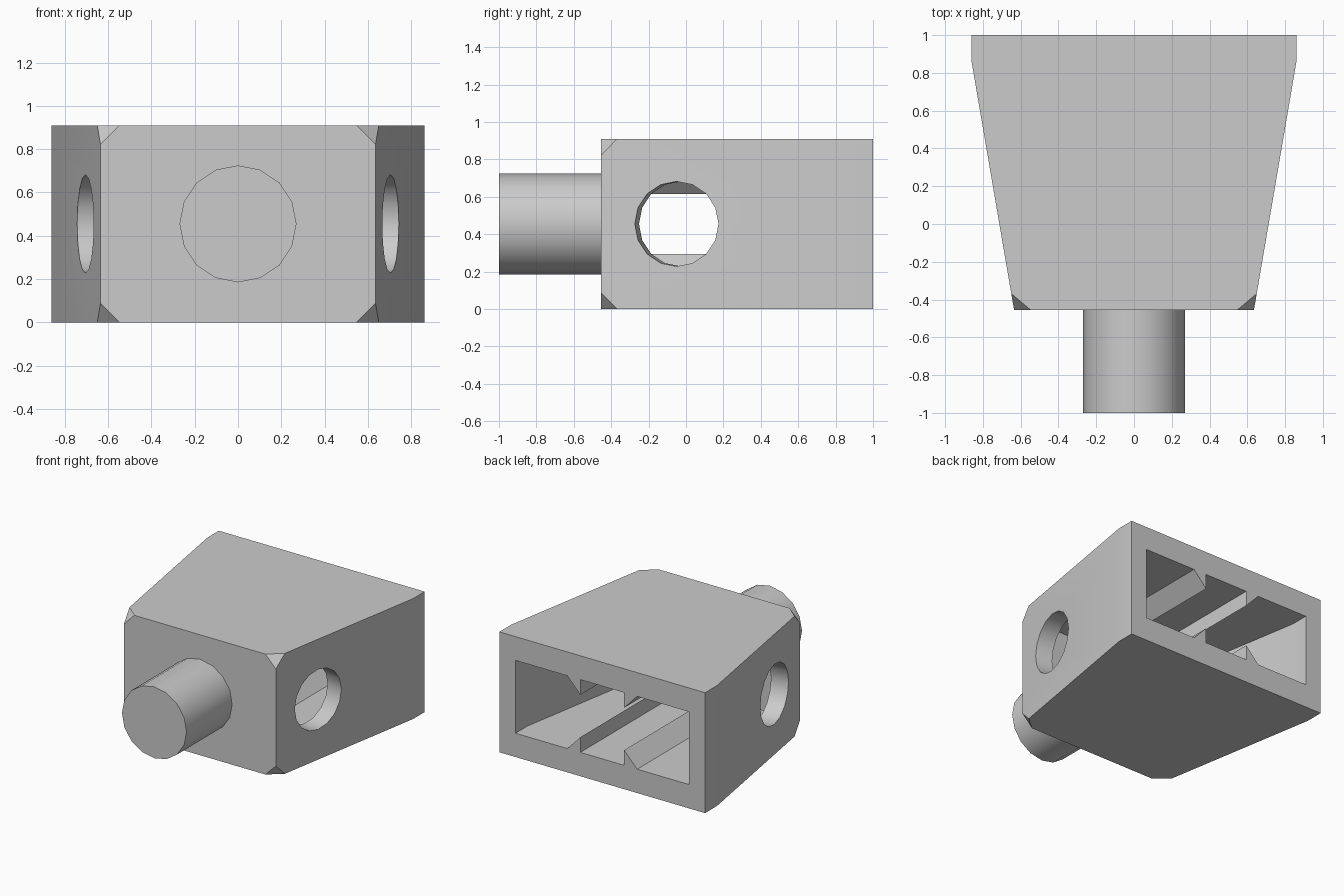
import bpy, bmesh, math
from mathutils import Vector

cube = bpy.data.objects.get("Cube")
if cube:
    bpy.data.objects.remove(cube, do_unlink=True)

HEIGHT, MID = 0.91, 0.455
FRONT, BACK, KINK = -0.455, 1.0, 0.86      # body extents along y
HALF_BACK, HALF_FRONT = 0.86, 0.635
WALL = 0.135
SLOPE = (HALF_BACK - HALF_FRONT) / (KINK - FRONT)

grey = bpy.data.materials.new("plain grey")
grey.use_nodes = True
grey.diffuse_color = (0.6, 0.6, 0.6, 1)
grey.node_tree.nodes["Principled BSDF"].inputs["Base Color"].default_value = (0.6, 0.6, 0.6, 1)


def finish(bm, name):
    bmesh.ops.recalc_face_normals(bm, faces=bm.faces)
    mesh = bpy.data.meshes.new(name)
    bm.to_mesh(mesh)
    bm.free()
    mesh.materials.append(grey)
    obj = bpy.data.objects.new(name, mesh)
    bpy.context.collection.objects.link(obj)
    return obj


def prism(points, offset):
    """Extrude a closed outline along an offset vector."""
    bm = bmesh.new()
    face = bm.faces.new([bm.verts.new(p) for p in points])
    ext = bmesh.ops.extrude_face_region(bm, geom=[face])
    moved = [g for g in ext["geom"] if isinstance(g, bmesh.types.BMVert)]
    bmesh.ops.translate(bm, verts=moved, vec=offset)
    return bm


def wedge(half_back, front, back, z0, z1):
    """Plan outline with straight rear sides tapering to the front."""
    half_front = half_back - SLOPE * (KINK - front)
    right = [(half_front, front), (half_back, KINK), (half_back, back)]
    plan = right + [(-x, y) for x, y in reversed(right)]
    return prism([(x, y, z0) for x, y in plan], (0, 0, z1 - z0))


def rod(name, start, end, radius):
    """Sixteen-sided rod between two points, with a corner at the top."""
    start, end = Vector(start), Vector(end)
    axis = (end - start).normalized()
    up = Vector((0, 0, 1))
    side = axis.cross(up)
    angles = [math.tau * i / 16 for i in range(16)]
    ring = [start + radius * (up * math.cos(a) + side * math.sin(a)) for a in angles]
    return finish(prism(ring, end - start), name)


def cut(target, cutter):
    cutter.hide_render = True
    mod = target.modifiers.new("cut", "BOOLEAN")
    mod.operation, mod.solver, mod.object = "DIFFERENCE", "EXACT", cutter
    bpy.context.view_layer.objects.active = target
    bpy.ops.object.modifier_apply(modifier=mod.name)
    bpy.data.objects.remove(cutter, do_unlink=True)


def smooth(obj):
    bpy.ops.object.select_all(action="DESELECT")
    obj.select_set(True)
    bpy.context.view_layer.objects.active = obj
    bpy.ops.object.shade_smooth_by_angle(angle=math.radians(30))


# Housing block with clipped front corners
bm = wedge(HALF_BACK, FRONT, BACK, 0, HEIGHT)
corners = [v for v in bm.verts if v.co.y < FRONT + 0.01]
bmesh.ops.bevel(bm, geom=corners, offset=0.088, segments=1, affect="VERTICES")
housing = finish(bm, "housing")

# Hollow open at the back, leaving four triangular guide ribs
LOW, HIGH, TIP = 0.18, 0.73, 0.115
hollow = finish(wedge(HALF_BACK - WALL, -0.275, BACK + 0.1, LOW, HIGH), "hollow")
for s in (1, -1):
    for z, direction in ((LOW, 1), (HIGH, -1)):
        outline = [(0.292, 0), (0.183, TIP), (0.183, -0.1), (0.292, -0.1)]
        rib = prism([(s * x, -0.5, z + direction * h) for x, h in outline], (0, 2, 0))
        cut(hollow, finish(rib, "guide_rib"))
cut(housing, hollow)

# Round holes square to the slanted side walls
HOLE_Y = -0.05
wall_x = HALF_BACK - SLOPE * (KINK - HOLE_Y)
for s in (1, -1):
    centre = Vector((s * wall_x, HOLE_Y, MID))
    reach = Vector((s, -SLOPE, 0)).normalized() * 0.25
    cut(housing, rod("side_hole", centre - reach, centre + reach, 0.227))
smooth(housing)

# Front stud
stud = rod("front_stud", (0, -1, MID), (0, FRONT + 0.05, MID), 0.27)
smooth(stud)
